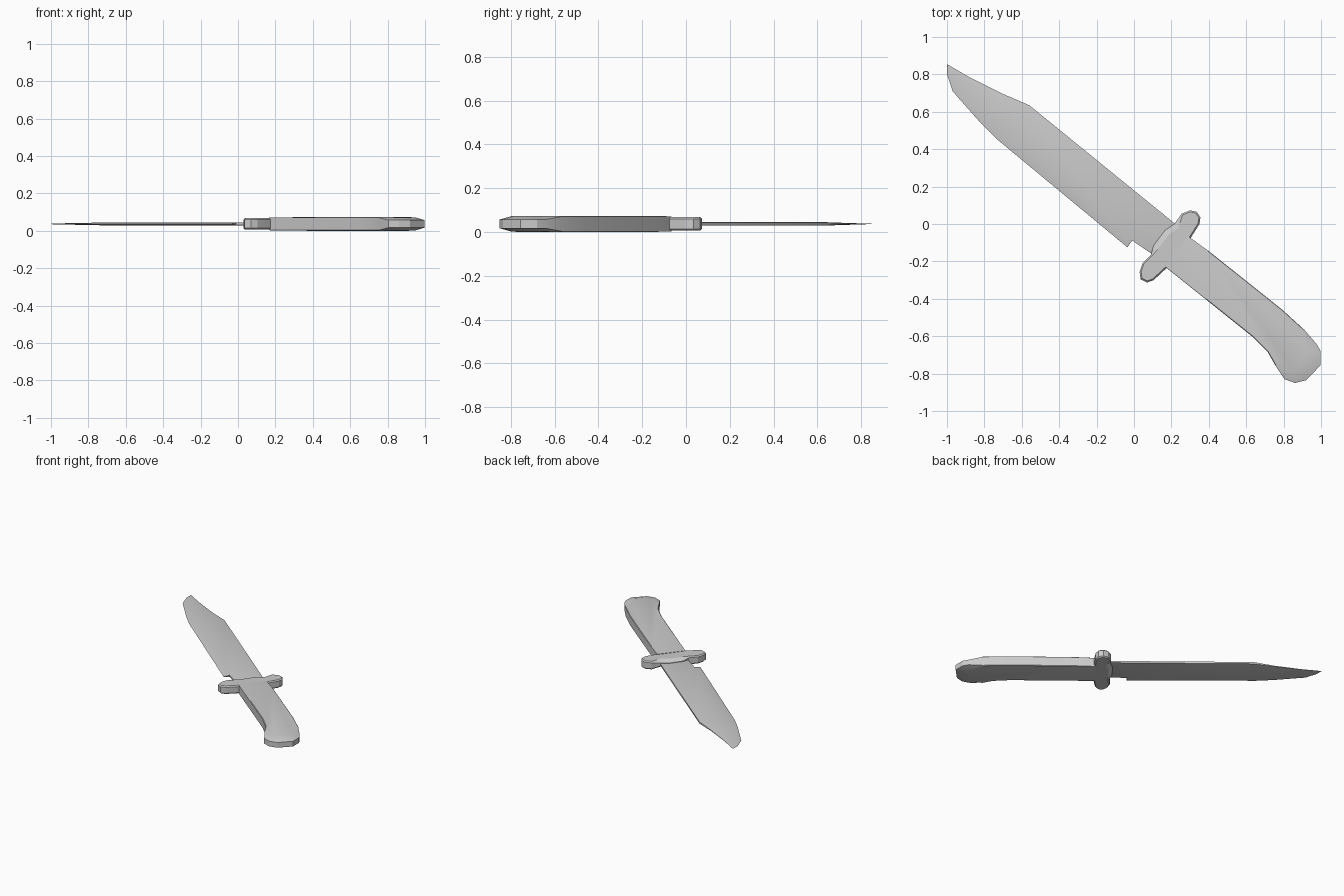
import bpy, bmesh
from mathutils import Vector

if "Cube" in bpy.data.objects:
    bpy.data.objects.remove(bpy.data.objects["Cube"])

MID = 0.037  # height of the knife's middle plane


def slab(name, pts, split=None):
    """Symmetric slab from an outline; each point is
    (x, y, rim half thickness, inset, face half thickness)."""
    n = len(pts)
    P = [Vector(p[:2]) for p in pts]
    area = sum(P[i].x * P[(i + 1) % n].y - P[(i + 1) % n].x * P[i].y for i in range(n))
    s = 1 if area > 0 else -1
    inner = []
    for i in range(n):
        a = (P[i] - P[i - 1]).normalized()
        b = (P[(i + 1) % n] - P[i]).normalized()
        na, nb = Vector((-a.y, a.x)) * s, Vector((-b.y, b.x)) * s
        m = (na + nb).normalized()
        inner.append(P[i] + m * pts[i][3] / max(m.dot(na), 0.6))
    bm = bmesh.new()

    def ring(where, col, sign):
        return [bm.verts.new((q.x, q.y, MID + sign * p[col])) for q, p in zip(where, pts)]

    rings = [ring(inner, 4, -1), ring(P, 2, -1), ring(P, 2, 1), ring(inner, 4, 1)]
    for lo, hi in zip(rings, rings[1:]):
        for i in range(n):
            j = (i + 1) % n
            bm.faces.new((lo[i], lo[j], hi[j], hi[i]))
    for r in (rings[0], rings[3]):
        bm.faces.new(r)
        if split:
            bmesh.ops.connect_verts(bm, verts=[r[k] for k in split])
    bmesh.ops.remove_doubles(bm, verts=bm.verts, dist=0.0001)
    bmesh.ops.recalc_face_normals(bm, faces=bm.faces)
    me = bpy.data.meshes.new(name)
    bm.to_mesh(me)
    bm.free()
    ob = bpy.data.objects.new(name, me)
    bpy.context.collection.objects.link(ob)
    bpy.context.view_layer.objects.active = ob
    ob.select_set(True)
    bpy.ops.object.shade_smooth_by_angle(angle=0.35)
    ob.select_set(False)


# Blade: flat body, sharpened lower edge, clipped tip, small notch by the guard
T = 0.008
slab("blade", [
    (-1.0, 0.855, 0, 0.008, 0.001), (-0.88, 0.785, 0.001, 0.01, 0.003),
    (-0.70, 0.695, 0.003, 0.01, 0.006), (-0.56, 0.635, T - 0.001, 0.003, T),
    (0.215, 0.005, T - 0.001, 0.003, T), (0.25, -0.03, T - 0.001, 0.003, T),
    (0.14, -0.19, T - 0.001, 0.003, T), (0.095, -0.16, T - 0.001, 0.003, T),
    (-0.01, -0.088, T - 0.001, 0.003, T), (-0.035, -0.125, 0, 0.03, T),
    (-0.735, 0.455, 0, 0.045, T), (-0.82, 0.54, 0, 0.04, 0.006),
    (-0.97, 0.71, 0, 0.02, 0.003), (-1.0, 0.80, 0, 0.01, 0.002)],
    split=(3, 10))

# Guard: rounded ends, with a sloped collar where the blade enters
G, R = 0.031, 0.023
ends_a = [(0.30, -0.08), (0.35, 0.0), (0.355, 0.035), (0.335, 0.065), (0.30, 0.073), (0.255, 0.055)]
ends_b = [(0.09, -0.165), (0.045, -0.21), (0.03, -0.255), (0.035, -0.295),
          (0.07, -0.313), (0.105, -0.30), (0.175, -0.235)]
collar = [(0.215, 0.0), (0.165, -0.035), (0.105, -0.115)]
slab("guard", [(x, y, R, 0.008, G) for x, y in ends_a]
     + [(x, y, 0.012, 0.03, G) for x, y in collar]
     + [(x, y, R, 0.008, G) for x, y in ends_b])

# Handle: long flat grip with a chamfered, hooked butt
H = 0.037
upper = [(0.29, -0.066), (0.40, -0.145), (0.595, -0.30), (0.795, -0.46), (0.91, -0.565)]
butt = [(0.975, -0.64), (0.998, -0.68), (0.998, -0.755), (0.92, -0.835), (0.86, -0.85), (0.805, -0.83)]
lower = [(0.755, -0.755), (0.715, -0.685), (0.63, -0.60), (0.165, -0.228)]
slab("handle", [(x, y, H - 0.003, 0.003, H - (0.004 if x < 0.3 else 0)) for x, y in upper]
     + [(x, y, 0.02, 0.05, H - 0.002) for x, y in butt]
     + [(x, y, H - 0.004, 0.004, H - (0.003 if x < 0.3 else 0)) for x, y in lower])
